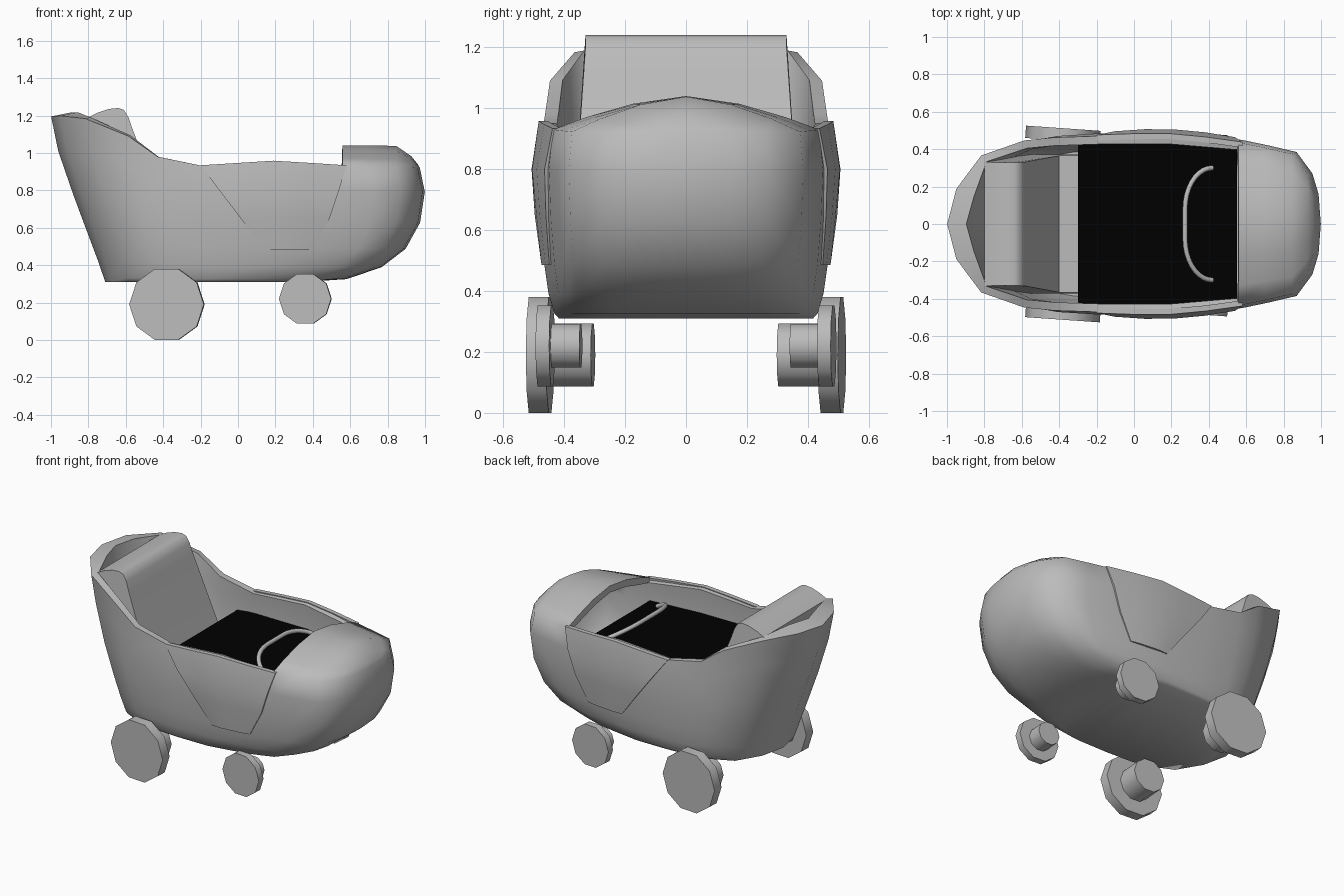
import bpy, bmesh
from math import radians, sin, cos
from mathutils import Matrix, Vector

if "Cube" in bpy.data.objects:
    bpy.data.objects.remove(bpy.data.objects["Cube"])


def lerp(table, v):
    """Piecewise-linear lookup in a list of (key, value) pairs."""
    if v <= table[0][0]:
        return table[0][1]
    for (a, p), (b, q) in zip(table, table[1:]):
        if v <= b:
            return p + (q - p) * (v - a) / (b - a)
    return table[-1][1]


# Materials
grey = bpy.data.materials.new("grey")
grey.diffuse_color = (.5, .5, .5, 1)
grey.use_nodes = True
grey.node_tree.nodes["Principled BSDF"].inputs["Base Color"].default_value = grey.diffuse_color
black = bpy.data.materials.new("black")
black.diffuse_color = (0, 0, 0, 1)
black.use_nodes = True
black.node_tree.nodes["Principled BSDF"].inputs["Base Color"].default_value = black.diffuse_color

# Body shape: plan outline, rim height along x, and end positions / width by height
PLAN = [(-1, 0), (-.95, .19), (-.82, .37), (-.6, .455), (-.45, .475), (-.2, .485), (.2, .485),
        (.575, .45), (.72, .42), (.87, .385), (.955, .27), (.988, .16), (1, 0)]
RIM = [(-1, 1.195), (-.87, 1.205), (-.6, 1.09), (-.45, .98), (-.2, .93), (.2, .955), (.575, .93), (1, .92)]
BACK = [(.31, .71), (.4, .74), (.72, .86), (.98, .955), (1.2, 1)]
FRONT = [(.31, .35), (.325, .58), (.39, .77), (.49, .9), (.63, .975), (.8, 1), (.93, .97)]
WIDTH = [(.31, .86), (.325, .89), (.39, .93), (.49, .96), (.63, .985), (.8, 1), (.93, .97), (1.2, .99)]
HOOD = [(.575, .11), (.87, .115), (.955, .06), (.988, .02), (1, 0)]
LEVELS = [0, .025, .13, .29, .52, .79, 1]


def body_point(s, z):
    end = lerp(FRONT if s > 0 else BACK, z)
    return Vector((s * end, lerp(PLAN, s) * lerp(WIDTH, z), z))


def body_y(x, z):
    return body_point(x / lerp(FRONT if x > 0 else BACK, z), z).y


def grid(bm, rows):
    vs = [[bm.verts.new(p) for p in r] for r in rows]
    for r, q in zip(vs, vs[1:]):
        for i in range(len(r) - 1):
            bm.faces.new((r[i], r[i + 1], q[i + 1], q[i]))


def finish(bm, name, smooth=35, thickness=0, weight=None, mat=grey):
    """Turn the bmesh into an object, thicken it, then shade it."""
    bmesh.ops.remove_doubles(bm, verts=bm.verts, dist=.0005)
    bmesh.ops.recalc_face_normals(bm, faces=bm.faces)
    me = bpy.data.meshes.new(name)
    bm.to_mesh(me)
    bm.free()
    me.materials.append(mat)
    ob = bpy.data.objects.new(name, me)
    bpy.context.collection.objects.link(ob)
    bpy.ops.object.select_all(action='DESELECT')
    ob.select_set(True)
    bpy.context.view_layer.objects.active = ob
    if thickness:
        m = ob.modifiers.new("thickness", 'SOLIDIFY')
        m.thickness, m.offset = thickness, -1
        if weight:
            vg = ob.vertex_groups.new(name="thickness")
            for v in me.vertices:
                vg.add([v.index], weight(v.co), 'REPLACE')
            m.vertex_group = vg.name
        bpy.ops.object.modifier_apply(modifier=m.name)
    if smooth:
        bpy.ops.object.shade_smooth_by_angle(angle=radians(smooth))
    return ob


def mirrored(p):
    return Vector((p[0], -p[1], p[2]))


# Tub: side walls, floor and closed front hood in one shell, thicker at the back
bm = bmesh.new()
S = [p[0] for p in PLAN]
wall = [[body_point(s, .31 + t * (lerp(RIM, s) - .31)) for t in LEVELS] for s in S]
grid(bm, wall)
grid(bm, [[mirrored(p) for p in r] for r in wall])
FRAC = [-1, -.75, -.4, 0, .4, .75, 1]
grid(bm, [[(c[0].x, f * c[0].y, c[0].z) for f in (-1, 1)] for c in wall])
grid(bm, [[(c[-1].x, f * c[-1].y, c[-1].z + lerp(HOOD, s) * (1 - abs(f) ** 1.6)) for f in FRAC]
          for s, c in zip(S, wall) if s >= .575])
finish(bm, "body_shell", 62, .11, lambda c: .95 if c.x < -.6 and abs(c.y) < .25 and c.z > .5 else .4)

# Raised door panels
DOOR = [(.485, .14, .40), (.65, .015, .49), (.80, -.10, .54), (.93, -.20, .58)]
OUT = [.012, .018, .022, .012]
for side, label in ((1, "left"), (-1, "right")):
    bm = bmesh.new()
    rows = []
    for k, (z, a, b) in enumerate(DOOR):
        row = []
        for i in range(5):
            x = a + (b - a) * i / 4
            zz = lerp(RIM, x) + .004 if k == 3 else z
            row.append(Vector((x, body_y(x, zz) + OUT[k] * (.5 if i in (0, 4) else 1), zz)))
        rows.append(row)
    # outer face, inner face tucked into the body, and the border between them
    inner = [[p - Vector((0, .03, 0)) for p in r] for r in rows]
    border = [rows[0], [r[-1] for r in rows], rows[-1], [r[0] for r in rows]]
    border_in = [inner[0], [r[-1] for r in inner], inner[-1], [r[0] for r in inner]]
    grid(bm, rows)
    grid(bm, inner)
    for o, n in zip(border, border_in):
        grid(bm, [o, n])
    for v in bm.verts:
        v.co.y *= side
    finish(bm, "door_" + label, 35)

# Seat: side profile stretched across the tub, a little wider at the base
SEAT = [(-.62, .6), (-.8, 1.19), (-.75, 1.215), (-.69, 1.235), (-.64, 1.24), (-.61, 1.23),
        (-.585, 1.19), (-.565, 1.13), (-.4, .7), (-.3, .7), (-.3, .6)]
bm = bmesh.new()
sides = []
for side in (-1, 1):
    sides.append([bm.verts.new((x, side * (.33 + .07 * max(0, 1.2 - z)), z)) for x, z in SEAT])
    bm.faces.new(sides[-1])
for i in range(len(SEAT)):
    j = (i + 1) % len(SEAT)
    bm.faces.new((sides[0][i], sides[0][j], sides[1][j], sides[1][i]))
finish(bm, "seat", 45)

# Black floor cover
bm = bmesh.new()
half = [(-.3, .42), (-.2, .445), (.2, .445), (.55, .41)]
bm.faces.new([bm.verts.new((x, y, .79)) for x, y in half + [(x, -y) for x, y in reversed(half)]])
finish(bm, "floor_cover", 0, mat=black)

# Curved handle bar: straight middle with two quarter-ellipse ends
cu = bpy.data.curves.new("handle_bar", 'CURVE')
cu.dimensions = '3D'
cu.bevel_depth, cu.bevel_resolution, cu.use_fill_caps = .014, 2, True
arc = [(.42 - .147 * sin(radians(a)), .08 + .22 * cos(radians(a))) for a in range(0, 91, 10)]
arc += [(x, -y) for x, y in reversed(arc)]
sp = cu.splines.new('POLY')
sp.points.add(len(arc) - 1)
for p, (x, y) in zip(sp.points, arc):
    p.co = (x, y, .91 - (x - .27) * .55, 1)
cu.materials.append(grey)
bpy.context.collection.objects.link(bpy.data.objects.new("handle_bar", cu))


# Ten-sided wheels with inner hubs, all turned slightly the same way
def wheel(name, x, y, z, r, width, hub_r, hub_in):
    side = 1 if y > 0 else -1
    bm = bmesh.new()
    hub_mid = side * (hub_in + abs(y)) / 2
    for cy, rad, depth in ((y, r, width), (hub_mid, hub_r, abs(y) - hub_in)):
        m = (Matrix.Translation((x, cy, z)) @ Matrix.Rotation(radians(-4), 4, 'Z')
             @ Matrix.Rotation(radians(90), 4, 'X') @ Matrix.Rotation(radians(90), 4, 'Z'))
        bmesh.ops.create_cone(bm, cap_ends=True, segments=10, radius1=rad, radius2=rad, depth=depth, matrix=m)
    finish(bm, name, 40)


for side, label in ((1, "left"), (-1, "right")):
    wheel("rear_wheel_" + label, -.38, side * .479, .19, .2, .066, .108, .305)
    wheel("front_wheel_" + label, .36, side * .462, .22, .14, .045, .075, .345)
